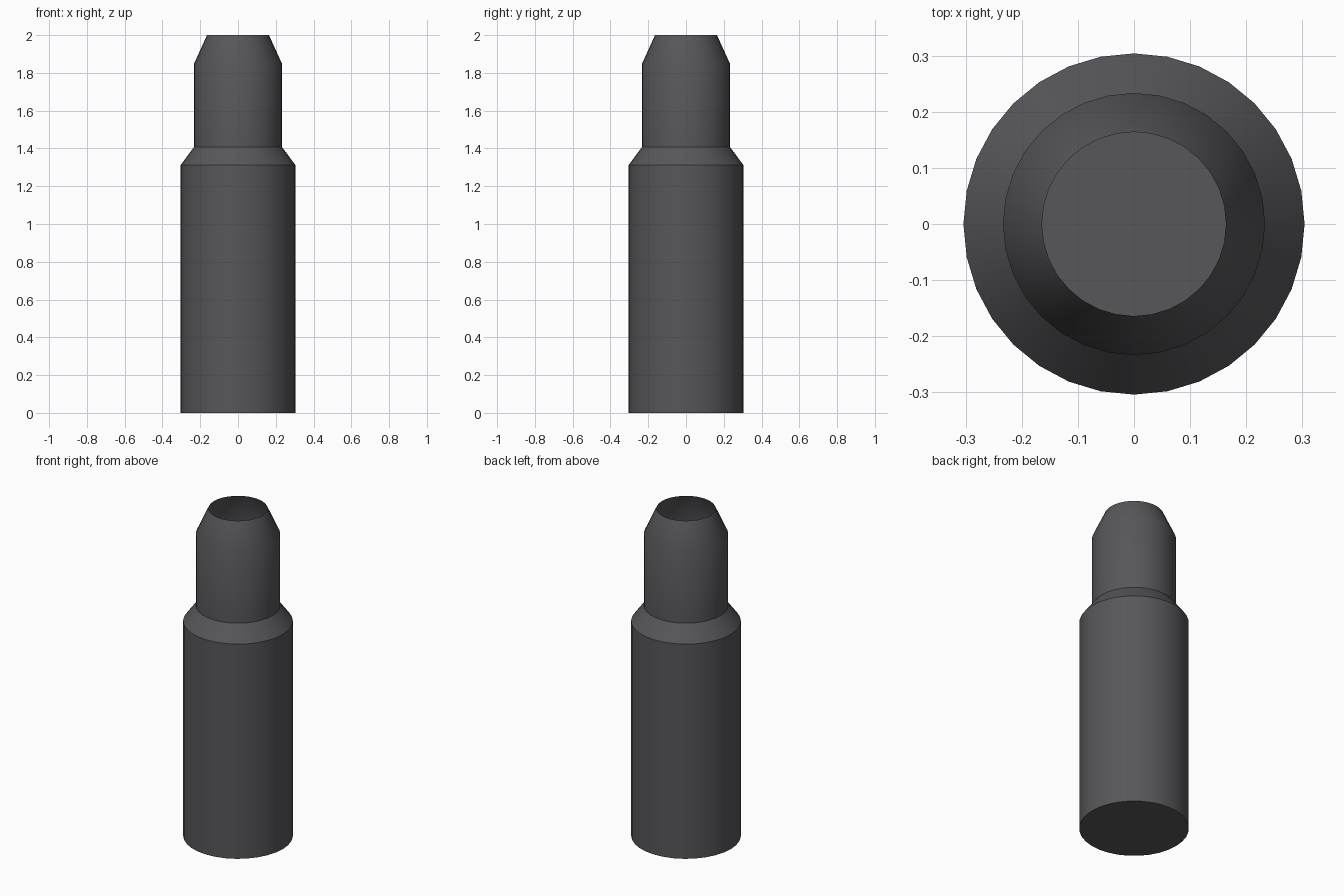
import bpy
import bmesh
import math

cube = bpy.data.objects.get("Cube")
if cube:
    bpy.data.objects.remove(cube, do_unlink=True)

SIDES = 32

metal = bpy.data.materials.new("dark grey metal")
grey = (0.095, 0.095, 0.104, 1.0)
metal.diffuse_color = grey
metal.use_nodes = True
metal.node_tree.nodes["Principled BSDF"].inputs["Base Color"].default_value = grey

# Radius and height up the open casing: base, body, shoulder, neck, tapered mouth
profile = [(0.304, 0.0), (0.304, 1.312), (0.2335, 1.407), (0.2335, 1.847), (0.164, 2.0)]

bm = bmesh.new()
rings = []
for radius, z in profile:
    ring = []
    for i in range(SIDES):
        a = math.tau * i / SIDES
        ring.append(bm.verts.new((radius * math.cos(a), radius * math.sin(a), z)))
    rings.append(ring)

# Walls between neighbouring rings
for low, high in zip(rings, rings[1:]):
    for i in range(SIDES):
        j = (i + 1) % SIDES
        bm.faces.new((low[i], low[j], high[j], high[i]))

# Closed base; the mouth stays open
bm.faces.new(list(reversed(rings[0])))

mesh = bpy.data.meshes.new("casing")
bm.to_mesh(mesh)
bm.free()
mesh.materials.append(metal)
casing = bpy.data.objects.new("casing", mesh)
bpy.context.collection.objects.link(casing)

# Smooth round walls, crisp shoulder and base edges
bpy.ops.object.select_all(action="DESELECT")
casing.select_set(True)
bpy.context.view_layer.objects.active = casing
bpy.ops.object.shade_smooth_by_angle(angle=math.radians(30))
